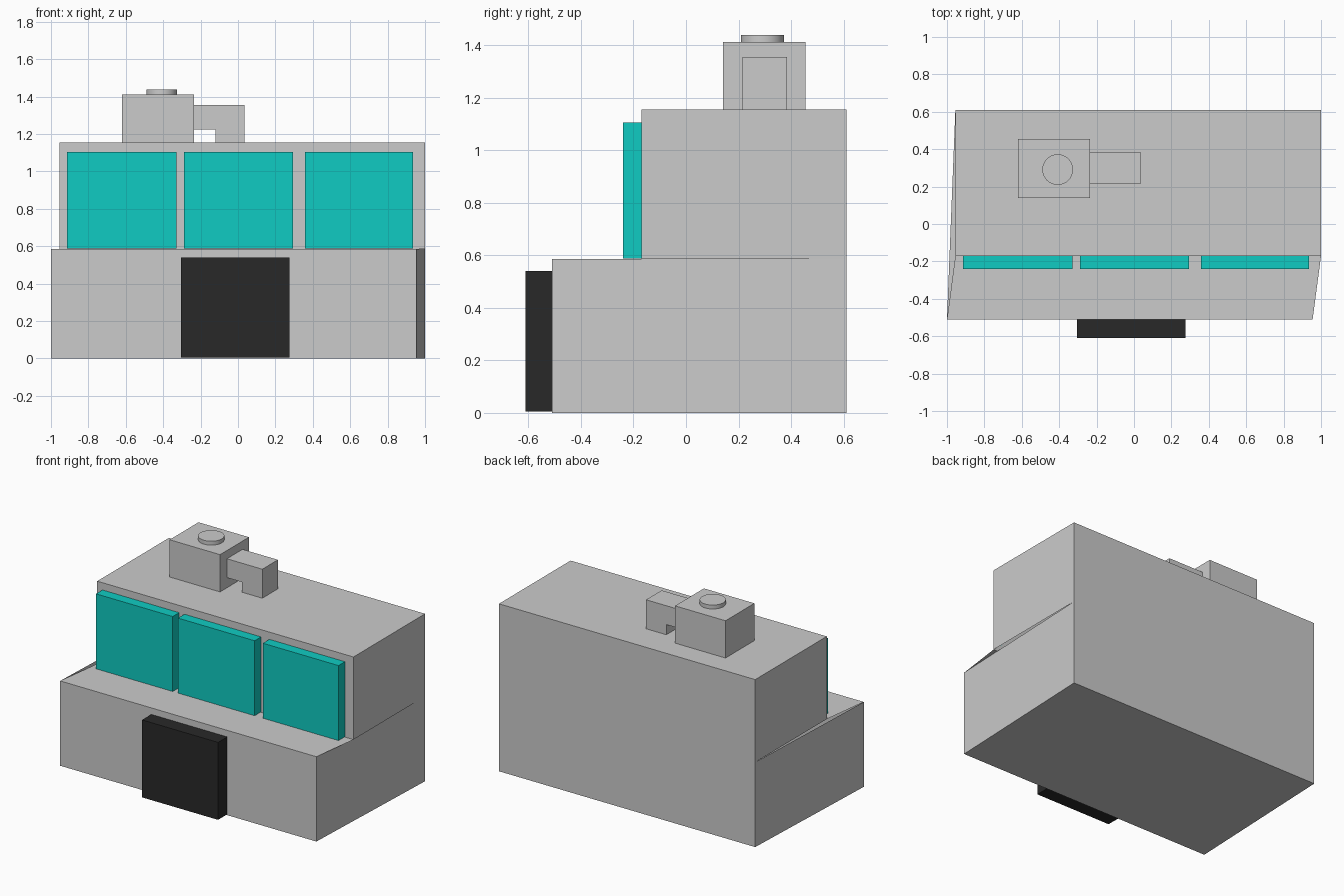
import bpy, bmesh

if "Cube" in bpy.data.objects:
    bpy.data.objects.remove(bpy.data.objects["Cube"])

TEAL = (0.005, 0.60, 0.54, 1)
BLACK = (0.022, 0.022, 0.022, 1)


def material(name, color):
    mat = bpy.data.materials.new(name)
    mat.diffuse_color = color
    mat.use_nodes = True
    mat.node_tree.nodes["Principled BSDF"].inputs["Base Color"].default_value = mat.diffuse_color
    return mat


def mesh_object(name, verts, faces, mat=None):
    me = bpy.data.meshes.new(name)
    me.from_pydata(verts, [], faces)
    ob = bpy.data.objects.new(name, me)
    bpy.context.collection.objects.link(ob)
    if mat:
        me.materials.append(mat)
    return ob


def box(name, x, y, z, mat=None):
    me = bpy.data.meshes.new(name)
    bm = bmesh.new()
    bmesh.ops.create_cube(bm, size=1)
    for v in bm.verts:
        v.co = [r[0] if c < 0 else r[1] for c, r in zip(v.co, (x, y, z))]
    bm.to_mesh(me)
    bm.free()
    ob = bpy.data.objects.new(name, me)
    bpy.context.collection.objects.link(ob)
    if mat:
        me.materials.append(mat)
    return ob


teal = material("teal_glass", TEAL)
black = material("black_door", BLACK)

# Stepped building shell: the lower front is skewed to the left of the upper storey
L, R, F, S, B = -0.955, 1.0, -0.51, -0.17, 0.61
STEP, ROOF = 0.585, 1.155
verts = [
    (-1, F, 0), (0.955, F, 0), (R, B, 0), (L, B, 0),              # ground
    (-1, F, STEP), (0.955, F, STEP), (R, B, STEP), (L, B, STEP),  # lower storey
    (L, S, STEP), (R, S, STEP),                                   # ledge
    (L, S, ROOF), (R, S, ROOF), (R, B, ROOF), (L, B, ROOF),       # roof
]
faces = [
    (0, 3, 2, 1), (0, 1, 5, 4), (1, 2, 6, 5), (3, 0, 4, 7),
    (2, 3, 7, 6), (6, 7, 13, 12), (4, 5, 9, 8),
    (8, 9, 11, 10), (9, 6, 12, 11), (7, 8, 10, 13), (10, 11, 12, 13),
]
mesh_object("building_shell", verts, faces)

# Three front windows and the door
for i, (x0, x1) in enumerate([(-0.915, -0.33), (-0.29, 0.295), (0.358, 0.935)]):
    box(f"window_{i + 1}", (x0, x1), (-0.24, S), (STEP + 0.003, 1.105), teal)
box("door", (-0.305, 0.275), (-0.61, F), (0.006, 0.54), black)

# Rooftop air unit with round fan cap
box("roof_unit", (-0.62, -0.235), (0.14, 0.455), (ROOF, 1.412))
bpy.ops.mesh.primitive_cylinder_add(vertices=32, radius=0.082, depth=0.027,
                                    location=(-0.408, 0.291, 1.4255))
bpy.context.object.name = "fan_cap"
bpy.ops.object.shade_smooth_by_angle()

# Bent duct running from the unit down into the roof
profile = [(-0.235, 1.225), (-0.12, 1.225), (-0.12, ROOF),
           (0.035, ROOF), (0.035, 1.355), (-0.235, 1.355)]
n = len(profile)
verts = [(x, y, z) for y in (0.215, 0.385) for x, z in profile]
faces = [tuple(range(n)), tuple(range(2 * n - 1, n - 1, -1))]
faces += [(i, i + n, (i + 1) % n + n, (i + 1) % n) for i in range(n)]
mesh_object("roof_duct", verts, faces)
